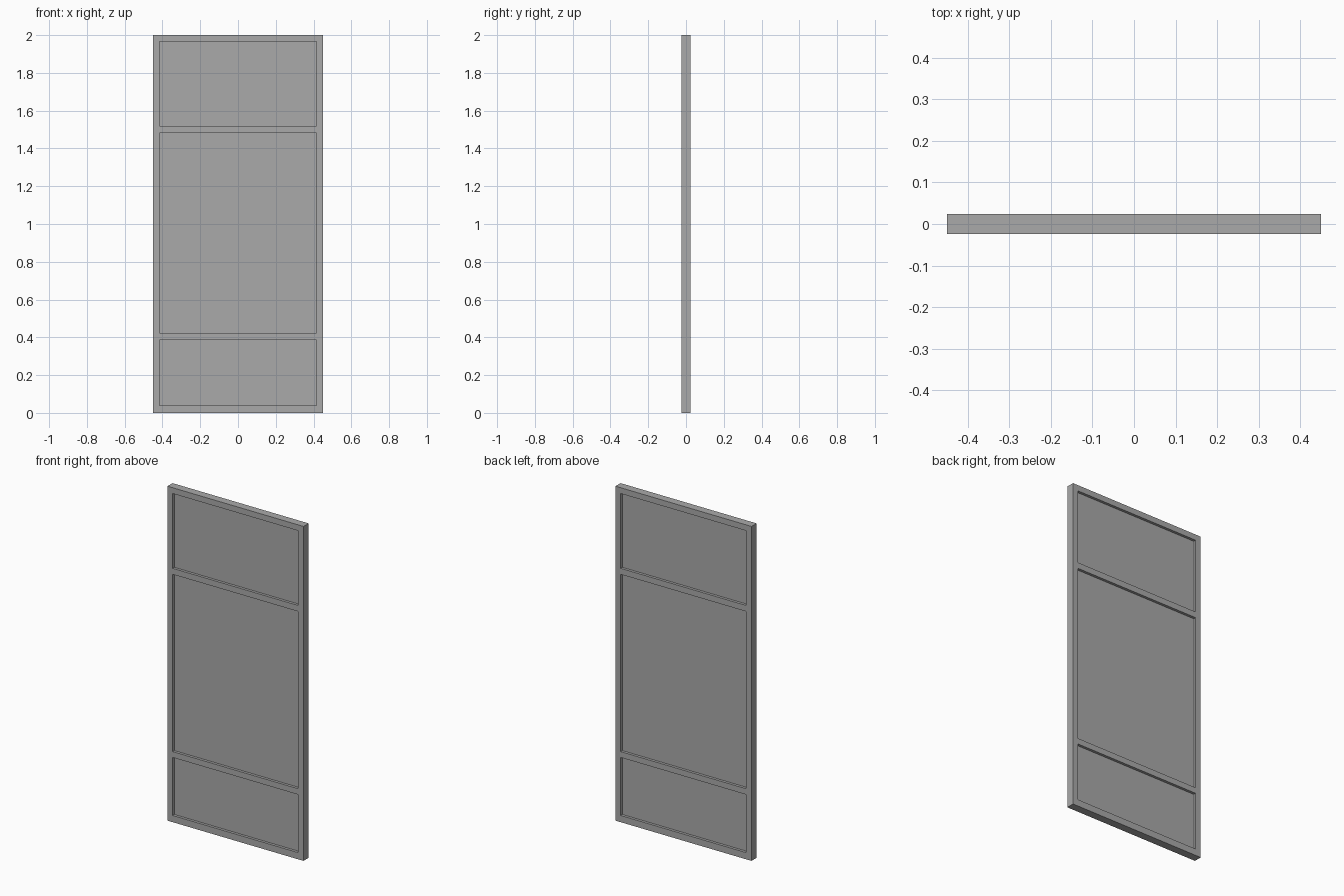
import bpy
import bmesh

cube = bpy.data.objects.get("Cube")
if cube:
    bpy.data.objects.remove(cube, do_unlink=True)

grey = bpy.data.materials.new("plain grey")
grey.use_nodes = True
color = (0.4, 0.4, 0.4, 1)
grey.diffuse_color = color
grey.node_tree.nodes["Principled BSDF"].inputs["Base Color"].default_value = color

THICKNESS = 0.048
PANEL_THICKNESS = 0.016
XS = (-0.45, -0.415, 0.415, 0.45)
ZS = (0, 0.04, 0.387, 0.422, 1.482, 1.518, 1.965, 2)


def upright_sheet(name, xs, zs, thickness, is_open=lambda i, k: False):
    """Upright grid sheet with optional openings, thickened about y = 0."""
    bm = bmesh.new()
    verts = [[bm.verts.new((x, 0, z)) for z in zs] for x in xs]
    for i in range(len(xs) - 1):
        for k in range(len(zs) - 1):
            if not is_open(i, k):
                bm.faces.new((verts[i][k], verts[i + 1][k],
                              verts[i + 1][k + 1], verts[i][k + 1]))
    mesh = bpy.data.meshes.new(name)
    bm.to_mesh(mesh)
    bm.free()
    mesh.materials.append(grey)
    obj = bpy.data.objects.new(name, mesh)
    bpy.context.collection.objects.link(obj)
    solid = obj.modifiers.new("thickness", "SOLIDIFY")
    solid.thickness = thickness
    solid.offset = 0
    return obj


# Frame: stiles and rails around three openings
upright_sheet("door_frame", XS, ZS, THICKNESS, lambda i, k: i == 1 and k % 2 == 1)

# Panels recessed on both sides
for name, k in (("lower_panel", 1), ("middle_panel", 3), ("upper_panel", 5)):
    upright_sheet(name, XS[1:3], ZS[k:k + 2], PANEL_THICKNESS)
